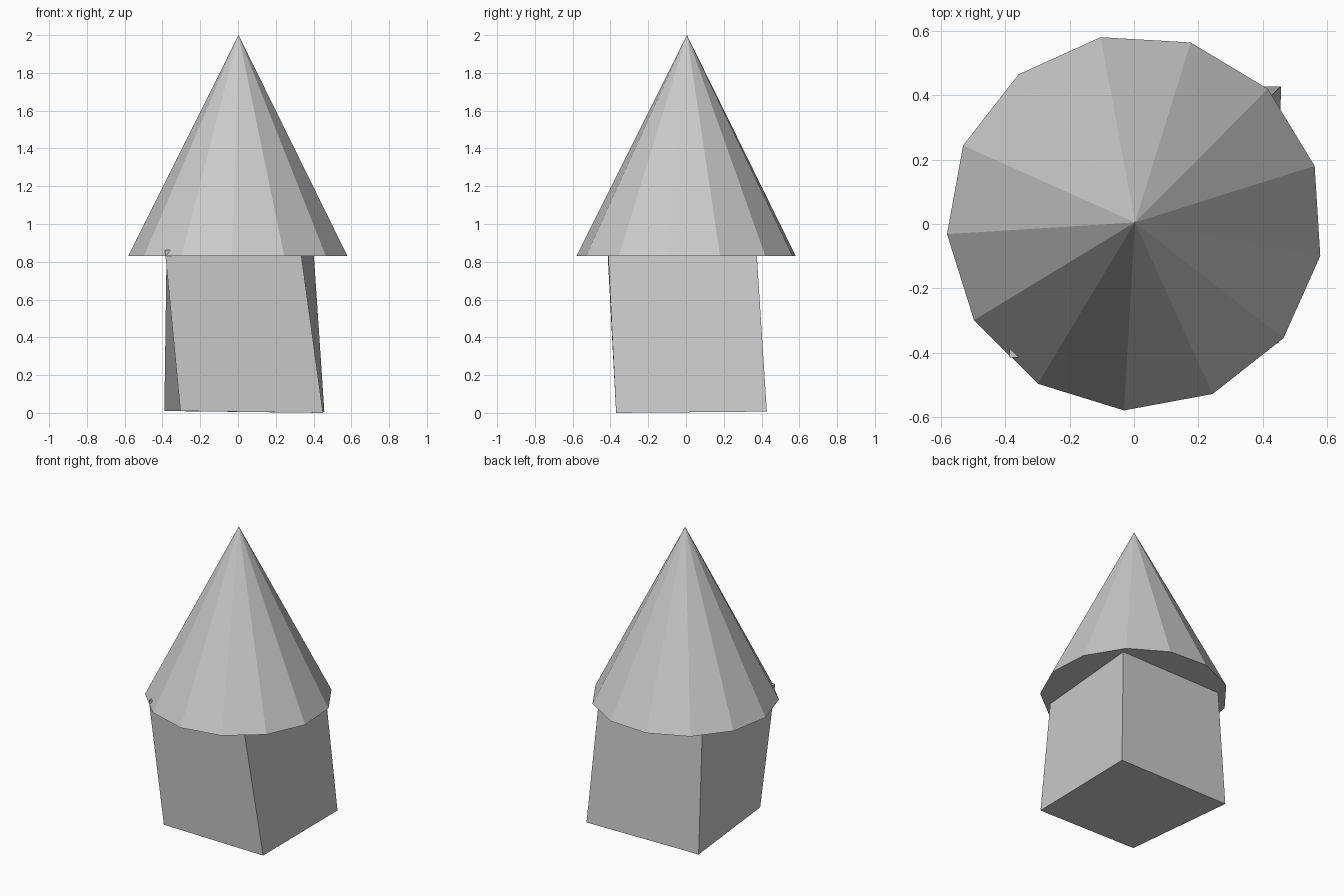
import bpy
import bmesh
from math import radians
from mathutils import Matrix, Vector

if "Cube" in bpy.data.objects:
    bpy.data.objects.remove(bpy.data.objects["Cube"])

GREY = (0.6, 0.6, 0.6, 1)
grey = bpy.data.materials.new("plain_grey")
grey.use_nodes = True
grey.diffuse_color = GREY
grey.node_tree.nodes["Principled BSDF"].inputs["Base Color"].default_value = GREY


def finish(name, bm):
    bmesh.ops.recalc_face_normals(bm, faces=bm.faces)
    mesh = bpy.data.meshes.new(name)
    bm.to_mesh(mesh)
    bm.free()
    mesh.materials.append(grey)
    obj = bpy.data.objects.new(name, mesh)
    bpy.context.collection.objects.link(obj)
    return obj


# Crooked box body, each corner of a cube pulled to its own place
corners = {
    (-1, -1, -1): (-0.305, -0.37, 0.01),
    (1, -1, -1): (0.45, -0.37, 0),
    (1, 1, -1): (0.457, 0.428, 0.007),
    (-1, 1, -1): (-0.39, 0.42, 0.01),
    (-1, -1, 1): (-0.387, -0.416, 0.862),
    (1, -1, 1): (0.332, -0.413, 0.86),
    (1, 1, 1): (0.4, 0.373, 0.86),
    (-1, 1, 1): (-0.378, 0.362, 0.86),
}
bm = bmesh.new()
bmesh.ops.create_cube(bm, size=2)
for v in bm.verts:
    v.co = Vector(corners[tuple(round(c) for c in v.co)])
finish("body", bm)

# Thirteen-sided pointed roof with a closed underside
ROOF_BASE, ROOF_TOP, ROOF_RADIUS = 0.83, 2, 0.586
bm = bmesh.new()
bmesh.ops.create_cone(
    bm, cap_ends=True, segments=13, radius1=ROOF_RADIUS, radius2=0,
    depth=ROOF_TOP - ROOF_BASE)
bmesh.ops.remove_doubles(bm, verts=bm.verts, dist=0.001)
first = max(bm.verts, key=lambda v: v.co.y if v.co.z < 0 else -1)
turn = radians(100.5) - Vector((1, 0)).angle_signed(first.co.xy) * -1
bmesh.ops.transform(
    bm, verts=bm.verts,
    matrix=Matrix.Translation((0.003, 0.005, (ROOF_BASE + ROOF_TOP) / 2))
    @ Matrix.Rotation(turn, 4, "Z"))
finish("roof", bm)
